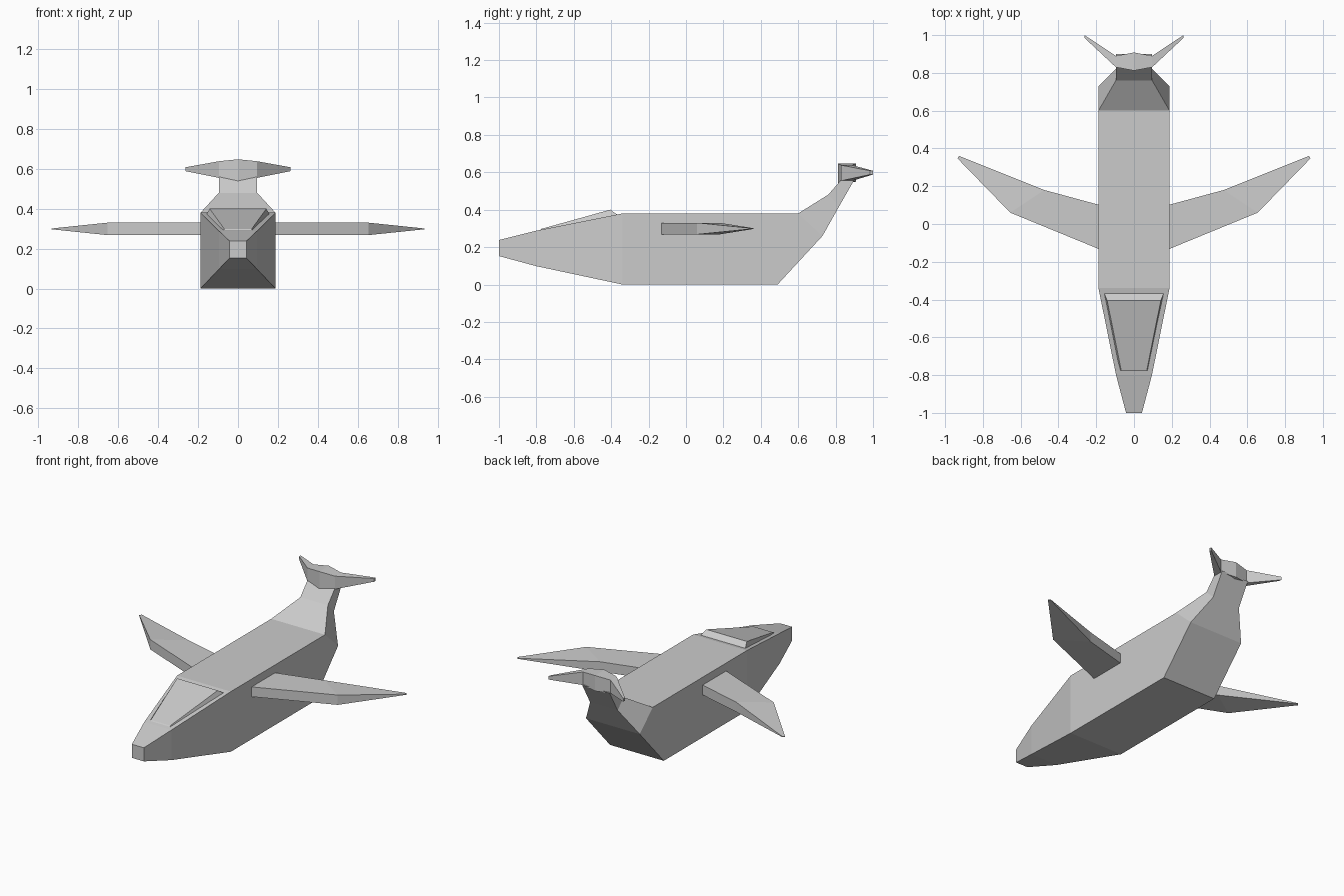
import bpy, bmesh

if "Cube" in bpy.data.objects:
    bpy.data.objects.remove(bpy.data.objects["Cube"])


def loft(name, rings):
    """Skin a list of four-cornered rings into a closed flat-shaded solid."""
    bm = bmesh.new()
    vs = [[bm.verts.new(p) for p in r] for r in rings]
    for a, b in zip(vs, vs[1:]):
        for i in range(4):
            j = (i + 1) % 4
            bm.faces.new((a[i], a[j], b[j], b[i]))
    bm.faces.new(vs[0])
    bm.faces.new(vs[-1])
    bmesh.ops.remove_doubles(bm, verts=bm.verts[:], dist=0.0005)
    bmesh.ops.recalc_face_normals(bm, faces=bm.faces[:])
    mesh = bpy.data.meshes.new(name)
    bm.to_mesh(mesh)
    bm.free()
    obj = bpy.data.objects.new(name, mesh)
    bpy.context.collection.objects.link(obj)
    return obj


def hull_ring(top, bottom):
    """Ring across x from (half width, y, z) of its top and bottom edges."""
    (tw, ty, tz), (bw, by, bz) = top, bottom
    return [(-tw, ty, tz), (tw, ty, tz), (bw, by, bz), (-bw, by, bz)]


def fin_ring(front, back):
    """Fin section from (x, y, low z, high z) of its leading and trailing edges."""
    (fx, fy, f0, f1), (bx, by, b0, b1) = front, back
    return [(fx, fy, f0), (fx, fy, f1), (bx, by, b1), (bx, by, b0)]


# Body: nose to upturned tail stem
loft("body", [hull_ring(*r) for r in [
    ((0.042, -1.0, 0.238), (0.042, -1.0, 0.152)),
    ((0.095, -0.80, 0.288), (0.095, -0.80, 0.098)),
    ((0.188, -0.34, 0.38), (0.188, -0.34, 0.0)),
    ((0.188, 0.60, 0.38), (0.188, 0.49, 0.0)),
    ((0.188, 0.60, 0.38), (0.188, 0.73, 0.26)),
    ((0.096, 0.76, 0.48), (0.096, 0.82, 0.42)),
    ((0.096, 0.83, 0.56), (0.096, 0.90, 0.56)),
]])

# Canopy wedge on the forward deck
loft("canopy", [hull_ring(*r) for r in [
    ((0.068, -0.772, 0.298), (0.074, -0.785, 0.285)),
    ((0.142, -0.405, 0.40), (0.158, -0.365, 0.372)),
]])

# Swept side fins
for side, sx in (("left", -1), ("right", 1)):
    loft(side + "_fin", [fin_ring(*r) for r in [
        ((sx * 0.18, -0.135, 0.268, 0.33), (sx * 0.18, 0.10, 0.268, 0.33)),
        ((sx * 0.655, 0.06, 0.268, 0.33), (sx * 0.475, 0.18, 0.268, 0.33)),
        ((sx * 0.935, 0.348, 0.297, 0.301), (sx * 0.925, 0.36, 0.297, 0.301)),
    ]])

# Tail fluke, lofted from tip to tip
half = [
    (0.262, (0.985, 0.588, 0.608), (1.0, 0.588, 0.608)),
    (0.096, (0.83, 0.555, 0.638), (0.89, 0.555, 0.638)),
]
centre = [(0.0, (0.812, 0.528, 0.648), (0.908, 0.55, 0.648))]
stations = [(-x, f, b) for x, f, b in half] + centre + half[::-1]
loft("tail_fluke", [fin_ring((x, *f), (x, *b)) for x, f, b in stations])
